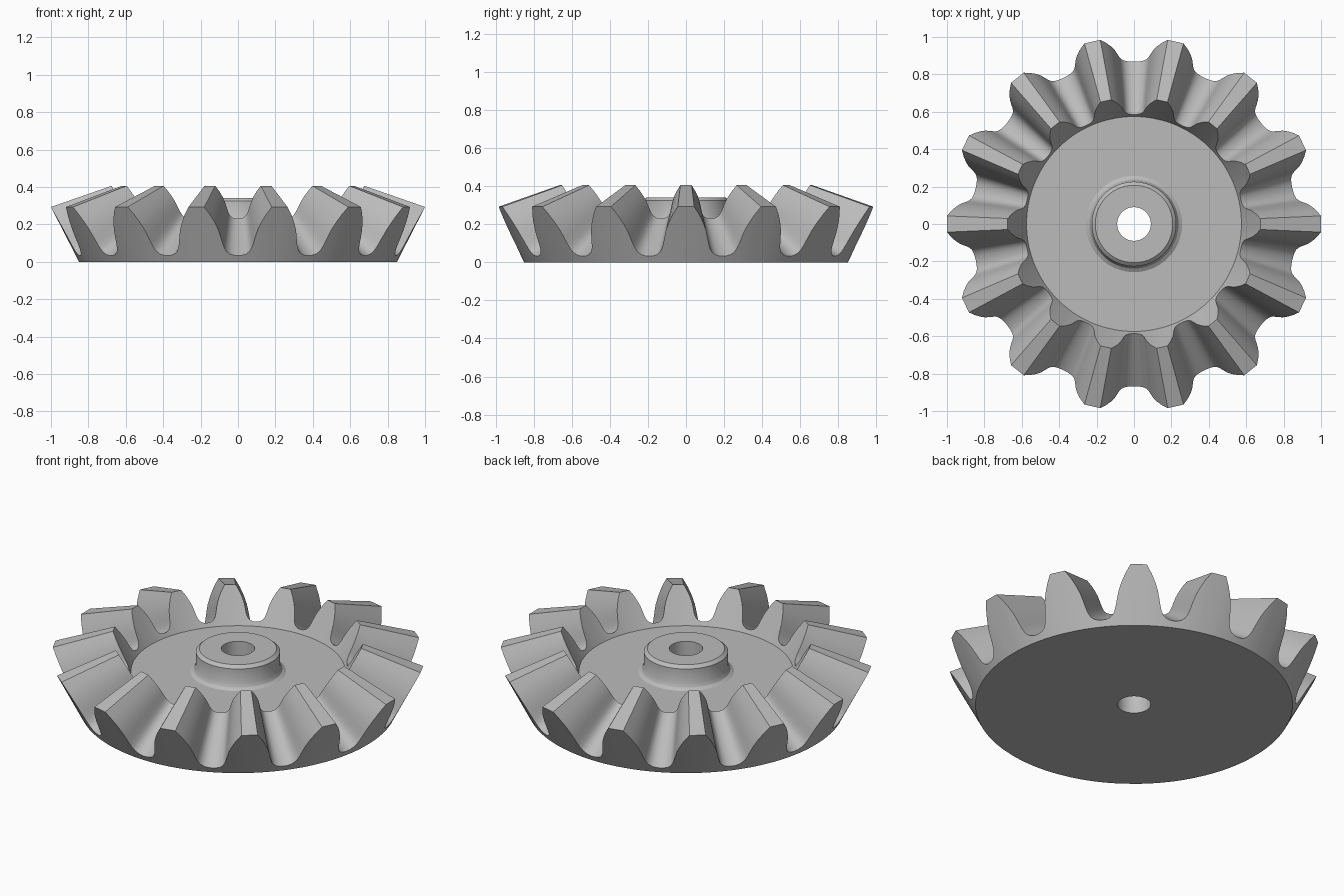
import bpy, bmesh, math

cube = bpy.data.objects.get("Cube")
if cube:
    bpy.data.objects.remove(cube)

TEETH = 14
PITCH = 2 * math.pi / TEETH
APEX = 0.641        # height where all tooth lines meet
INNER = 0.675       # size of the inner tooth end relative to the outer
FOOT = 0.851        # radius of the underside
FLARE = 0.512       # outward lean of the tooth ends

# Half of one tooth gap: angle from the gap centre, height at the outer end
half_gap = [(0, 0.033), (0.025, 0.035), (0.048, 0.041), (0.068, 0.054), (0.081, 0.072),
            (0.090, 0.095), (0.100, 0.13), (0.112, 0.17), (0.130, 0.21), (0.152, 0.25),
            (0.181, 0.293)]
gap = [(-a, z) for a, z in half_gap[:0:-1]] + half_gap
outline = [(math.pi / 2 + i * PITCH + a, z) for i in range(TEETH) for a, z in gap]

bm = bmesh.new()


def tooth_ring(scale, flat=False):
    """Ring along the tooth outline, or along its foot circle, scaled towards the apex."""
    ring = []
    for a, z in outline:
        z = 0 if flat else z
        r = (FOOT + FLARE * z) * scale
        ring.append(bm.verts.new((r * math.cos(a), r * math.sin(a), APEX + (z - APEX) * scale)))
    return ring


def circle_ring(r, z):
    return [bm.verts.new((r * math.cos(a), r * math.sin(a), z)) for a, _ in outline]


floor_z = APEX * (1 - INNER)
# Hub profile from its flared base up to the rim, then down the bore
hub = [(0.257, floor_z), (0.238, floor_z + 0.012), (0.226, floor_z + 0.035),
       (0.226, 0.325), (0.207, 0.342), (0.09, 0.342), (0.09, 0)]

rings = [tooth_ring(1, True), tooth_ring(1), tooth_ring(INNER), tooth_ring(INNER, True)]
rings += [circle_ring(r, z) for r, z in hub]

# Skin neighbouring rings; the last pair closes the underside
count = len(outline)
for low, high in zip(rings, rings[1:] + rings[:1]):
    for i in range(count):
        j = (i + 1) % count
        bm.faces.new((low[i], low[j], high[j], high[i]))
bmesh.ops.recalc_face_normals(bm, faces=bm.faces)

mesh = bpy.data.meshes.new("bevel_gear")
bm.to_mesh(mesh)
bm.free()
gear = bpy.data.objects.new("bevel_gear", mesh)
bpy.context.collection.objects.link(gear)

# Plain grey metal
grey = bpy.data.materials.new("grey_metal")
grey.use_nodes = True
colour = (0.5, 0.5, 0.5, 1)
grey.diffuse_color = colour
grey.node_tree.nodes["Principled BSDF"].inputs["Base Color"].default_value = colour
mesh.materials.append(grey)

bpy.ops.object.select_all(action="DESELECT")
gear.select_set(True)
bpy.context.view_layer.objects.active = gear
bpy.ops.object.shade_smooth_by_angle(angle=math.radians(28))
